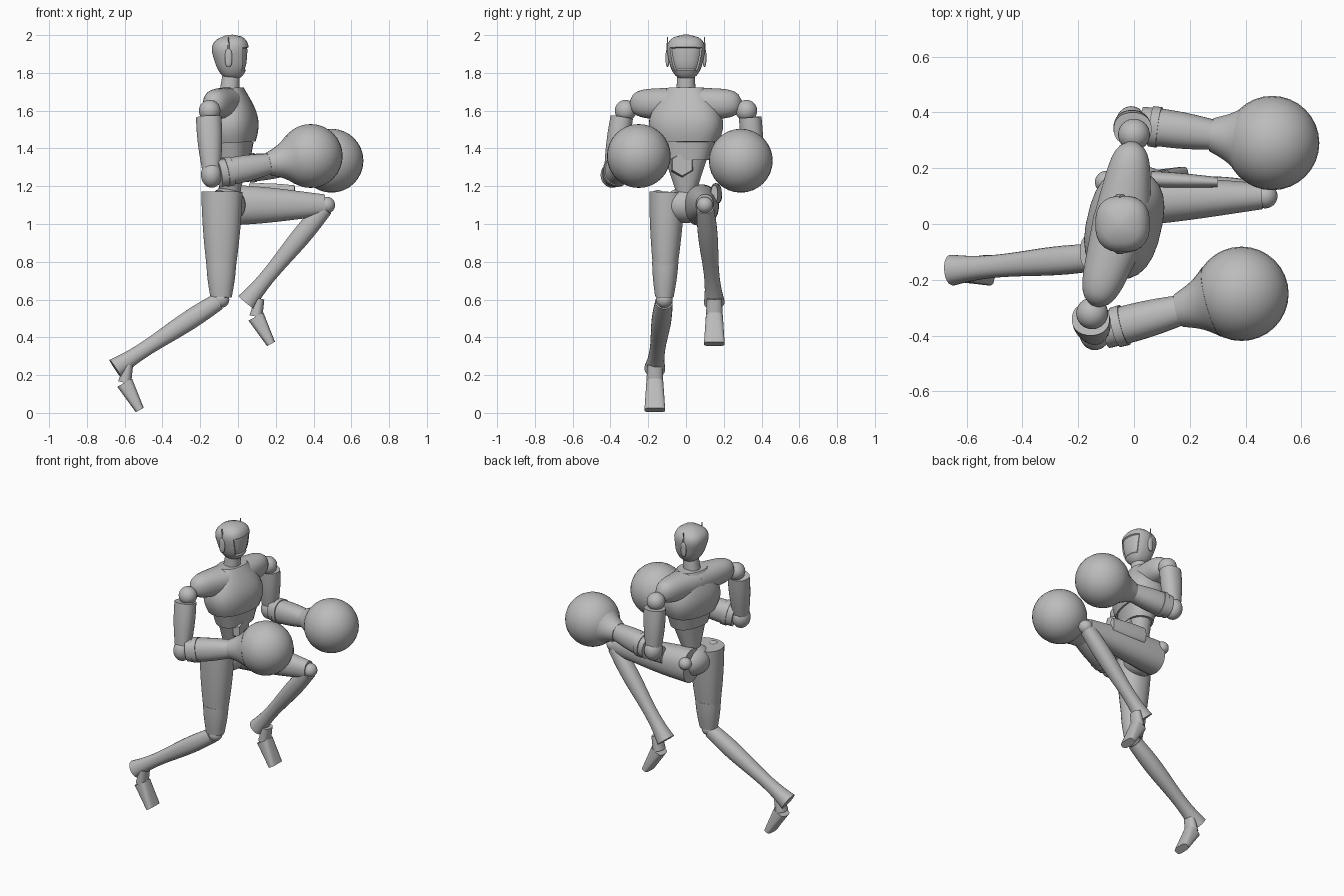
import bpy, bmesh, math
from mathutils import Vector

cube = bpy.data.objects.get("Cube")
if cube:
    bpy.data.objects.remove(cube)

grey = bpy.data.materials.new("plain_grey")
grey.use_nodes = True
grey_value = (0.5, 0.5, 0.5, 1)
grey.diffuse_color = grey_value
grey.node_tree.nodes["Principled BSDF"].inputs["Base Color"].default_value = grey_value

RINGS = 16
ACROSS = Vector((0, 1, 0))
UP = Vector((0, 0, 1))


# Outline rules: scale of the cross-section at fraction f along a part
def plain(f):
    return 1


def dome(f):
    return math.sqrt(1 - 0.97 * abs(2 * f - 1) ** 3)


def round_end(f):
    return math.sqrt(1 - 0.95 * f ** 8)


def calf(f):
    return 1 + 0.13 * math.sin(math.tau * f) + 0.2 * f ** 8


def swell(amount):
    return lambda f: 1 + amount * math.sin(math.pi * f)


def finish(name, mesh, angle=35):
    bmesh.ops.recalc_face_normals(mesh, faces=mesh.faces)
    data = bpy.data.meshes.new(name)
    mesh.to_mesh(data)
    mesh.free()
    data.materials.append(grey)
    part = bpy.data.objects.new(name, data)
    bpy.context.collection.objects.link(part)
    bpy.ops.object.select_all(action="DESELECT")
    part.select_set(True)
    bpy.context.view_layer.objects.active = part
    bpy.ops.object.shade_smooth_by_angle(angle=math.radians(angle))


def skin(start, end, size_start, size_end, shape=plain, side=ACROSS, sides=24, power=0.9):
    """Skin rounded rings from start to end; a size is (half width, half depth)."""
    mesh = bmesh.new()
    start, end = Vector(start), Vector(end)
    size_start, size_end = Vector(size_start), Vector(size_end)
    direction = (end - start).normalized()
    wide = (side - direction * side.dot(direction)).normalized()
    deep = direction.cross(wide)
    rings = []
    for i in range(RINGS + 1):
        f = i / RINGS
        width, depth = size_start.lerp(size_end, f) * shape(f)
        ring = []
        for k in range(sides):
            turn = math.tau * (k + 0.5) / sides
            c, s = math.cos(turn), math.sin(turn)
            offset = wide * width * math.copysign(abs(c) ** power, c)
            offset += deep * depth * math.copysign(abs(s) ** power, s)
            ring.append(mesh.verts.new(start.lerp(end, f) + offset))
        rings.append(ring)
    for low, high in zip(rings, rings[1:]):
        for k in range(sides):
            n = (k + 1) % sides
            mesh.faces.new((low[k], low[n], high[n], high[k]))
    mesh.faces.new(rings[0])
    mesh.faces.new(rings[-1])
    return mesh


def limb(name, *args, **options):
    finish(name, skin(*args, **options))


def ball(name, centre, radius, scale=(1, 1, 1)):
    mesh = bmesh.new()
    bmesh.ops.create_uvsphere(mesh, u_segments=32, v_segments=RINGS, radius=radius)
    bmesh.ops.scale(mesh, vec=scale, verts=mesh.verts)
    bmesh.ops.translate(mesh, vec=centre, verts=mesh.verts)
    finish(name, mesh, 60)


# Joint positions of the running pose
right = dict(
    shoulder=Vector((-0.15, -0.32, 1.6)), elbow=Vector((-0.14, -0.39, 1.26)),
    glove=Vector((0.385, -0.25, 1.36)), hip=Vector((-0.085, -0.1, 1.17)),
    knee=Vector((-0.09, -0.115, 0.6)), ankle=Vector((-0.65, -0.165, 0.235)))
left = dict(
    shoulder=Vector((0, 0.32, 1.6)), elbow=Vector((-0.01, 0.36, 1.29)),
    glove=Vector((0.495, 0.29, 1.335)), hip=Vector((-0.1, 0.08, 1.1)),
    knee=Vector((0.47, 0.1, 1.1)), ankle=Vector((0.045, 0.15, 0.585)))
twist = left["shoulder"] - right["shoulder"]

# Head with a recessed visor
head = skin((-0.02, 0, 1.76), (-0.05, 0, 2), (0.07, 0.07), (0.12, 0.115), dome, power=0.8)
head.normal_update()
visor = []
for face in head.faces:
    middle = face.calc_center_median()
    if face.normal.x > 0.4 and middle.x > 0.02 and 1.81 < middle.z < 1.93:
        visor.append(face)
bmesh.ops.inset_region(head, faces=visor, thickness=0.005, depth=-0.008)
finish("head", head)
limb("neck", (-0.05, 0, 1.66), (-0.035, 0, 1.8), (0.055, 0.055), (0.045, 0.045))

# Torso, turned with the shoulders
limb("chest", (-0.03, 0, 1.43), (-0.045, 0, 1.72), (0.17, 0.115), (0.1, 0.07),
     swell(0.4), twist, power=0.8)
limb("ribs", (-0.025, 0, 1.34), (-0.025, 0, 1.435), (0.125, 0.085), (0.155, 0.1),
     side=twist, power=0.8)
limb("abdomen", (-0.045, 0, 1.1), (-0.025, 0, 1.37), (0.03, 0.04), (0.12, 0.08), side=twist)
limb("belly_plate", (0.02, -0.02, 1.315), (0.06, -0.02, 1.315), (0.07, 0.07), (0.06, 0.06),
     sides=6, power=1)
ball("pelvis", (-0.06, 0, 1.1), 0.1, (1, 1.25, 0.95))

for label, joint in (("right_", right), ("left_", left)):
    shoulder, elbow, glove, hip, knee, ankle = joint.values()
    outward = math.copysign(1, shoulder.y)

    # Ear pod and aerial
    ear = Vector((-0.05, outward * 0.098, 1.83))
    limb(label + "ear_pod", ear, ear + UP * 0.1, (0.01, 0.02), (0.01, 0.018), dome)
    limb(label + "aerial", ear + UP * 0.08, ear + UP * 0.16, (0.006, 0.006), (0.003, 0.003),
         sides=8)

    # Shoulder cap and joint
    cap = shoulder.lerp(Vector((-0.04, 0, 1.7)), 0.08) + UP * 0.03
    limb(label + "shoulder_cap", (-0.045, 0, 1.635), cap, (0.09, 0.105), (0.075, 0.065),
         round_end, UP)
    ball(label + "shoulder_joint", shoulder, 0.057)

    # Upper arm, elbow and forearm
    sleeve = shoulder + Vector((-0.005, outward * 0.02, -0.035))
    limb(label + "upper_arm", sleeve, elbow, (0.06, 0.068), (0.045, 0.045), swell(0.12))
    ball(label + "elbow", elbow, 0.062, (0.9, 1, 1.1))
    limb(label + "forearm", elbow.lerp(glove, 0.07), elbow.lerp(glove, 0.62),
         (0.066, 0.072), (0.052, 0.053), swell(0.12))
    limb(label + "forearm_band", elbow.lerp(glove, 0.14), elbow.lerp(glove, 0.2),
         (0.073, 0.079), (0.074, 0.078))

    # Round glove with a flared cuff
    limb(label + "glove_cuff", elbow.lerp(glove, 0.57), elbow.lerp(glove, 0.8),
         (0.06, 0.06), (0.13, 0.13), swell(-0.1), power=1)
    ball(label + "glove", glove, 0.169)

    # Thigh, knee and shin
    limb(label + "thigh", hip, hip.lerp(knee, 0.98), (0.095, 0.11), (0.047, 0.057), swell(0.1))
    ball(label + "hip_joint", (-0.1, outward * 0.15, 1.14), 0.04)
    ball(label + "knee", knee, 0.044)
    limb(label + "shin", knee.lerp(ankle, 0.03), ankle, (0.046, 0.046), (0.046, 0.046), calf)

    # Foot hanging from the heel
    heel = ankle + Vector((0.05, 0, -0.075))
    toe = ankle + Vector((0.13, 0, -0.22))
    limb(label + "foot_neck", ankle + Vector((0.07, 0, 0.02)), heel, (0.04, 0.025), (0.045, 0.035))
    limb(label + "foot", heel, toe, (0.045, 0.045), (0.055, 0.024), power=0.6)

# Guard above the standing knee and panel on the raised thigh
hip, knee = right["hip"], right["knee"]
limb("right_knee_guard", hip.lerp(knee, 0.65), hip.lerp(knee, 0.97),
     (0.07, 0.08), (0.05, 0.058), swell(0.05))
limb("left_thigh_panel", (0.06, 0.16, 1.16), (0.3, 0.15, 1.16),
     (0.03, 0.055), (0.018, 0.045), swell(0.1))
